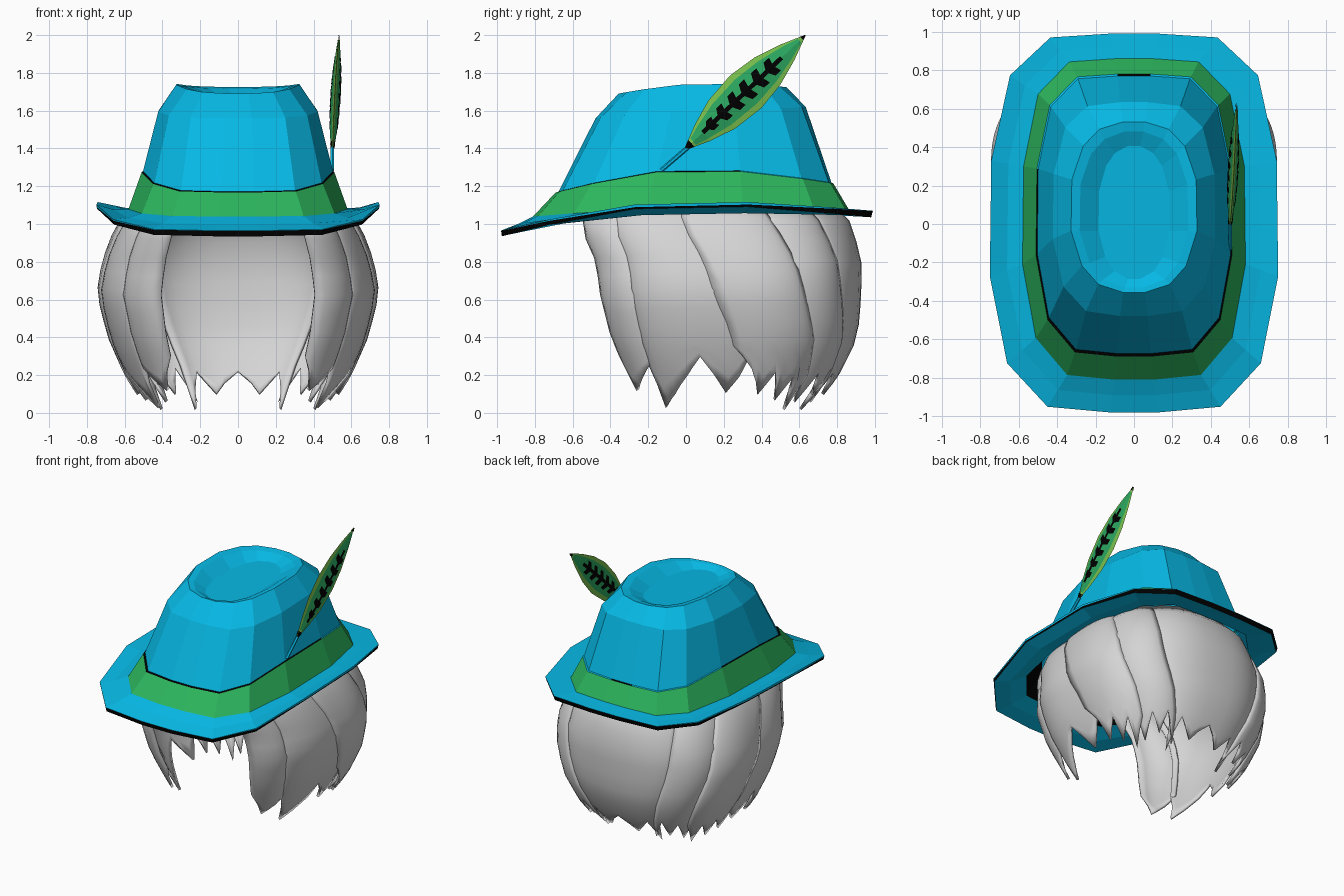
import bpy, bmesh, math
from mathutils import Vector

if "Cube" in bpy.data.objects:
    bpy.data.objects.remove(bpy.data.objects["Cube"])


def material(name, r, g, b):
    m = bpy.data.materials.new(name)
    m.diffuse_color = (r, g, b, 1)
    m.use_nodes = True
    m.node_tree.nodes["Principled BSDF"].inputs["Base Color"].default_value = m.diffuse_color
    return m


BLUE = material("hat blue", 0.002, 0.48, 0.78)
GREEN = material("band green", 0.025, 0.465, 0.11)
BLACK = material("black", 0.0, 0.0, 0.0)
WHITE = material("hair white", 0.66, 0.66, 0.66)
LIME = material("feather lime", 0.2, 0.54, 0.075)
LEAF = material("feather green", 0.025, 0.4, 0.12)


def make(name, bm, mats, normals=True):
    if normals:
        bmesh.ops.recalc_face_normals(bm, faces=bm.faces)
    me = bpy.data.meshes.new(name)
    bm.to_mesh(me)
    bm.free()
    for m in mats:
        me.materials.append(m)
    ob = bpy.data.objects.new(name, me)
    bpy.context.collection.objects.link(ob)
    return ob


# ---- hat: rings of one 16-sided outline ----
HALF = [(.17, -1), (.6, -.97), (.88, -.74), (1, -.28),
        (.99, .33), (.86, .78), (.58, .98), (.17, 1)]
OUTLINE = HALF + [(-u, v) for u, v in reversed(HALF)]


def ring(bm, rx, yf, yb, zf, zm, zb, oval=0):
    """Half width, front and back y, height at front, middle and back, roundness."""
    verts = []
    for u, v in OUTLINE:
        k = math.hypot(u, v) ** -oval
        u, v = u * k, v * k
        y = (yf + yb) / 2 + v * (yb - yf) / 2
        z = zm + ((zf if v < 0 else zb) - zm) * abs(v) ** 1.5
        verts.append(bm.verts.new((u * rx, y, z)))
    return verts


def loft(name, rings, mats, rule=None, cap=False):
    bm = bmesh.new()
    loops = [ring(bm, *r) for r in rings]
    n = len(OUTLINE)
    for i in range(len(loops) - 1):
        for j in range(n):
            k = (j + 1) % n
            f = bm.faces.new((loops[i][j], loops[i][k], loops[i + 1][k], loops[i + 1][j]))
            if rule:
                f.material_index = rule(i, (OUTLINE[j][1] + OUTLINE[k][1]) / 2)
    if cap:
        bm.faces.new(loops[-1])
    return make(name, bm, mats)


BAND_TOP = (.51, -.69, .78, 1.167, 1.293, 1.215)
CROWN_BASE = (.503, -.674, .77, 1.172, 1.297, 1.219)
BAND_BASE = (.58, -.81, .86, 1.04, 1.085, 1.08)

# crown with a dented oval top
loft("crown", [CROWN_BASE,
               (.425, -.48, .635, 1.56, 1.6, 1.62, .15),
               (.335, -.36, .535, 1.69, 1.745, 1.725, .6),
               (.29, -.335, .485, 1.685, 1.735, 1.715, .7),
               (.19, -.29, .41, 1.66, 1.665, 1.68, .8)], [BLUE], cap=True)

# band, with a dark gap above it
loft("band", [BAND_BASE, BAND_TOP, CROWN_BASE], [GREEN, BLACK, BLUE],
     lambda i, v: 0 if i == 0 else (1 if v < .2 or v > .995 else 2))

# brim: top, blue rim, dark edge wider at the front and back, underside, inside
loft("brim", [BAND_BASE,
              (.66, -.89, .92, 1.0, 1.09, 1.075),
              (.75, -.98, .99, .965, 1.127, 1.07),
              (.749, -.979, .989, .963, 1.111, 1.068),
              (.745, -.975, .98, .935, 1.105, 1.035),
              (.65, -.88, .91, .97, 1.06, 1.045),
              (.56, -.78, .83, 1.02, 1.06, 1.055),
              (.49, -.66, .75, 1.15, 1.26, 1.19)], [BLUE, BLACK],
     lambda i, v: 1 if i == 3 or (i == 6 and v < -.4) else 0)

# ---- hair: locks laid on a head-shaped surface ----
HZ = [0, .2, .4, .63, .8, 1.0, 1.12]
HRX = [.42, .55, .635, .69, .66, .58, .47]
HCY = [.17, .2, .2, .18, .17, .10, .1]
HRY = [.46, .57, .67, .71, .72, .74, .62]


def table(vals, z):
    z = min(max(z, HZ[0]), HZ[-1])
    for i in range(len(HZ) - 1):
        if z <= HZ[i + 1]:
            t = (z - HZ[i]) / (HZ[i + 1] - HZ[i])
            return vals[i] + (vals[i + 1] - vals[i]) * t


def head(deg, z, out):
    """Point on the hair surface; 0 degrees is the back, 90 is the side."""
    s, c = math.sin(math.radians(deg)), math.cos(math.radians(deg))
    s, c = math.copysign(abs(s) ** .8, s), math.copysign(abs(c) ** .8, c)
    return Vector((s * (table(HRX, z) + out), table(HCY, z) + c * (table(HRY, z) + out), z))


def lock(name, top, bottom, tips, out=0.0, mirror=True):
    """A sheet between two angles at the top and bottom, with a jagged hem."""
    bm = bmesh.new()
    hem, rows, jag, sub = max(tips) + .03, 8, 3, 2
    cols = (len(tips) - 1) * sub
    grid = []
    for r in range(rows + jag + 1):
        row = []
        for c in range(cols + 1):
            u = c / cols
            k, f = divmod(c, sub)
            tip = tips[k] if f == 0 else tips[k] + (tips[k + 1] - tips[k]) * f / sub
            if r <= rows:
                z = 1.12 + (hem - 1.12) * r / rows
            else:
                z = hem + (tip - hem) * (r - rows) / jag
            t = min(1, (1.12 - z) / .9)
            a = top[0] + (bottom[0] - top[0]) * t
            b = top[1] + (bottom[1] - top[1]) * t
            puff = out + .03 * math.sin(math.pi * u) ** .6 if 0 < c < cols else out
            row.append(bm.verts.new(head(a + (b - a) * u, z, puff)))
        grid.append(row)
    for r in range(rows + jag):
        for c in range(cols):
            bm.faces.new((grid[r][c], grid[r][c + 1], grid[r + 1][c + 1], grid[r + 1][c]))
    ob = make(name, bm, [WHITE])
    if mirror:
        ob.modifiers.new("mirror", 'MIRROR').use_mirror_merge = False
    sol = ob.modifiers.new("thickness", 'SOLIDIFY')
    sol.thickness, sol.offset = .018, 0
    bpy.context.view_layer.objects.active = ob
    ob.select_set(True)
    bpy.ops.object.shade_smooth_by_angle(angle=math.radians(50))
    ob.select_set(False)


lock("front_side_lock", (150, 122), (148, 122), [.3, .12, .2, .28])
lock("middle_side_lock", (126, 92), (126, 74), [.28, .03, .1, .2, .3, .11, .28, .34], .006)
lock("rear_side_lock", (97, 70), (86, 48), [.36, .24, .1, .22, .07, .2, .02, .2], .03)
lock("rear_corner_lock", (74, 42), (52, 22), [.2, .06, .22, .1, .24, .06], .012)
lock("back_lock", (46, -46), (26, -26), [.02, .22, .1, .22, .1, .22, .02], 0, False)

# scalp closing the hair inside the hat
bm = bmesh.new()
prev = None
for sc, z in [(.93, 1.08), (.85, 1.14), (.6, 1.22), (.25, 1.27)]:
    cur = [bm.verts.new((.52 * sc * math.sin(a), .08 + .68 * sc * math.cos(a), z))
           for a in (i * math.tau / 24 for i in range(24))]
    if prev:
        for i in range(24):
            bm.faces.new((prev[i], prev[(i + 1) % 24], cur[(i + 1) % 24], cur[i]))
    prev = cur
bm.faces.new(prev)
scalp = make("scalp", bm, [WHITE])
for p in scalp.data.polygons:
    p.use_smooth = True

# ---- feather on the right side ----
LENGTH = .872
STATIONS = [(0, .008), (.14, .06), (.3, .103), (.5, .12), (.68, .1), (.85, .055), (1, .002)]


def width(t):
    for (a, wa), (b, wb) in zip(STATIONS, STATIONS[1:]):
        if t <= b:
            return wa + (wb - wa) * (t - a) / (b - a)
    return STATIONS[-1][1]


def on_blade(t, w, side, lift):
    thick = .022 * math.sin(math.pi * min(1, .1 + .9 * t)) * max(0, 1 - abs(w) / width(t))
    return Vector((.5 + .035 * t + side * (thick + lift),
                   t * LENGTH * .725 - w * .688, 1.4 + t * LENGTH * .688 + w * .725))


def blade(name, scale, lift, mat, t0=0.0, t1=1.0):
    bm = bmesh.new()
    ts = [t0] + [t for t, _ in STATIONS if t0 < t < t1] + [t1]
    for side in (-1, 1):
        rows = [[bm.verts.new(on_blade(t, k * scale * width(t), side, lift))
                 for k in (-1, 0, 1)] for t in ts]
        for a, b in zip(rows, rows[1:]):
            for k in (0, 1):
                q = (a[k], a[k + 1], b[k + 1], b[k])
                bm.faces.new(q if side < 0 else q[::-1])
    make(name, bm, [mat], False)


blade("feather_blade", 1, 0, LIME)
blade("feather_inner", .72, .003, LEAF, .06, .95)
blade("feather_quill", 1.02, .004, BLACK, 0, .045)
blade("feather_tip", 1.02, .004, BLACK, .97, 1)

# dark spine and barbs painted on both faces of the feather
bm = bmesh.new()
for side in (-1, 1):
    marks = []
    for i in range(12):
        a, b = .14 + i * .055, .195 + i * .055
        marks.append([(a, -.012), (a, .012), (b, .012), (b, -.012)])
    for i in range(6):
        t = .17 + i * .1
        w = .46 * width(t)
        for d in (-1, 1):
            marks.append([(t, 0), (t + .06, 0), (t + .075, d * w), (t + .03, d * w)])
    for q in marks:
        bm.faces.new([bm.verts.new(on_blade(t, w, side, .006)) for t, w in q])
for f in bm.faces:
    f.normal_update()
    if f.normal.x * (f.calc_center_median().x - .5175) < 0:
        f.normal_flip()
make("feather_veins", bm, [BLACK], False)

# stem tucked into the band
a, b = Vector((.5, -.13, 1.285)), Vector((.5, .01, 1.405))
bpy.ops.mesh.primitive_cylinder_add(vertices=6, radius=.011, depth=(b - a).length,
                                    location=(a + b) / 2,
                                    rotation=(b - a).to_track_quat('Z', 'Y').to_euler())
stem = bpy.context.object
stem.name = "feather_stem"
stem.data.materials.append(BLUE)
